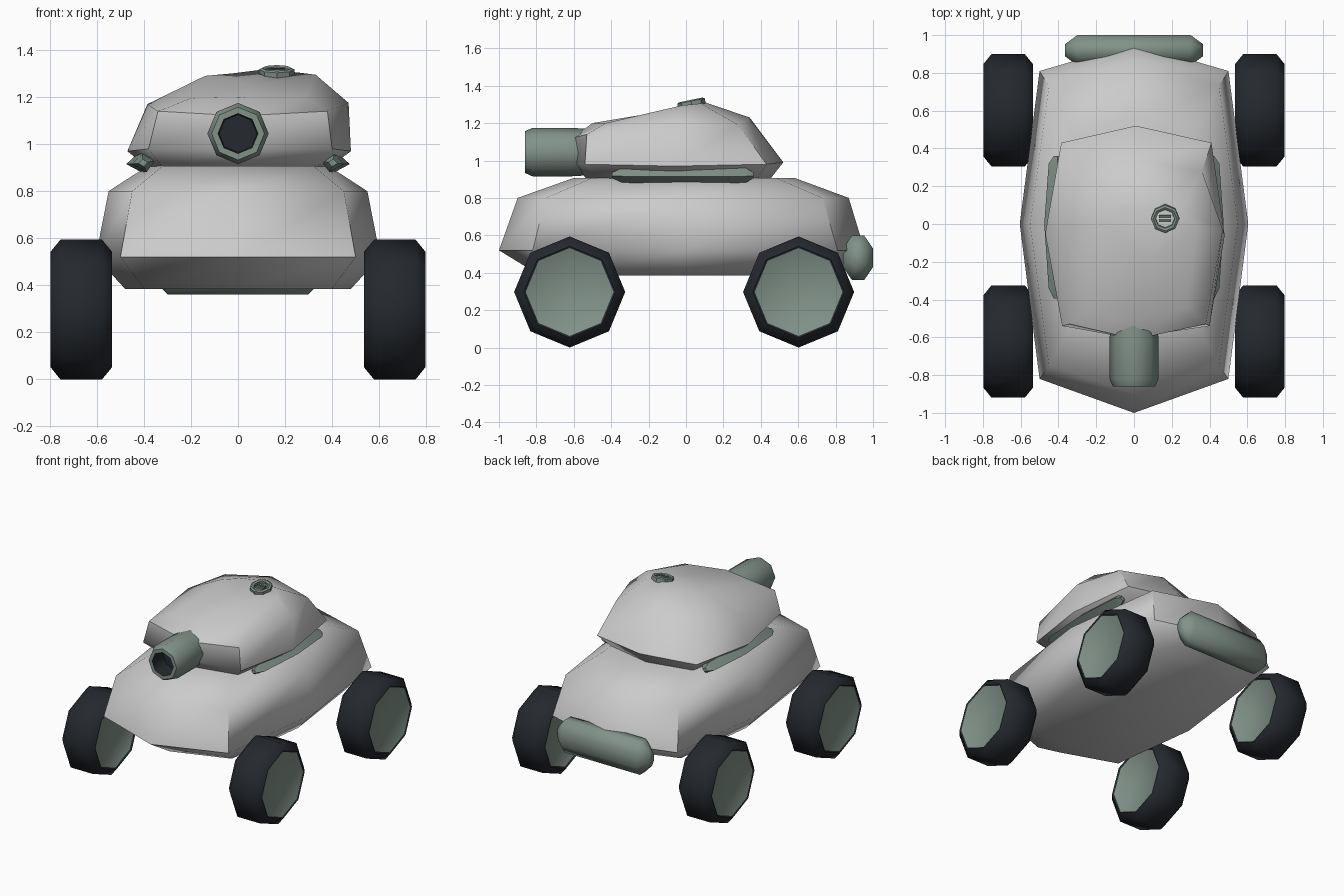
import bpy, bmesh, math
from mathutils import Matrix, Vector

if "Cube" in bpy.data.objects:
    bpy.data.objects.remove(bpy.data.objects["Cube"])


def paint(name, rgb):
    m = bpy.data.materials.new(name)
    m.diffuse_color = (*rgb, 1)
    m.use_nodes = True
    m.node_tree.nodes["Principled BSDF"].inputs["Base Color"].default_value = m.diffuse_color
    return m


GREEN = paint("green_grey", (0.22, 0.29, 0.25))
DARK = paint("dark_rubber", (0.018, 0.022, 0.028))


def finish(bm, name, mats, angle):
    bmesh.ops.recalc_face_normals(bm, faces=bm.faces)
    me = bpy.data.meshes.new(name)
    bm.to_mesh(me)
    bm.free()
    ob = bpy.data.objects.new(name, me)
    bpy.context.collection.objects.link(ob)
    for m in mats:
        me.materials.append(m)
    bpy.ops.object.select_all(action='DESELECT')
    ob.select_set(True)
    bpy.context.view_layer.objects.active = ob
    bpy.ops.object.shade_smooth_by_angle(angle=math.radians(angle))
    return ob


def loft(name, rings, mats=(), angle=50, slots=None, caps=(0, 0), poke=False, closed=False):
    """Skin equal-sized point rings; slots gives the material of each band."""
    bm = bmesh.new()
    vs = [[bm.verts.new(p) for p in r] for r in rings]
    n = len(vs[0])
    pairs = list(zip(vs, vs[1:] + (vs[:1] if closed else [])))
    if not closed:
        pairs = pairs[:len(vs) - 1]
    for k, (a, b) in enumerate(pairs):
        for i in range(n):
            f = bm.faces.new((a[i], a[(i + 1) % n], b[(i + 1) % n], b[i]))
            f.material_index = slots[k] if slots else 0
    if not closed:
        f0, f1 = bm.faces.new(vs[0]), bm.faces.new(vs[-1])
        f0.material_index, f1.material_index = caps
        if poke:
            bmesh.ops.poke(bm, faces=[f1])
    return finish(bm, name, mats, angle)


def octagon(axis, pos, r1, r2, centre, turn=0.0):
    """Eight-sided ring across the given axis (0 = x, 1 = y, 2 = z)."""
    pts = []
    for i in range(8):
        a = math.radians(45 * i) + turn
        p = [r1 * math.cos(a), r2 * math.sin(a)]
        p.insert(axis, pos)
        pts.append(Vector(p) + Vector(centre))
    return pts


def hull_ring(z, front, back, cx, cf, cb, mx):
    right = [(cx, cf, z), (mx, 0, z), (cx, cb, z)]
    left = [(-x, y, z) for x, y, z in reversed(right)]
    return [(0, front, z)] + right + [(0, back, z)] + left


# Hull
loft("hull", [
    hull_ring(0.385, -0.78, 0.76, 0.40, -0.64, 0.63, 0.48),
    hull_ring(0.52, -1.00, 0.955, 0.50, -0.82, 0.81, 0.605),
    hull_ring(0.80, -0.90, 0.87, 0.45, -0.75, 0.73, 0.55),
    hull_ring(0.907, -0.60, 0.58, 0.32, -0.50, 0.48, 0.385)], angle=55)

# Turret, slightly lopsided
loft("turret", [
    [(0, -.53, .90), (.32, -.46, .90), (.385, 0, .90), (.32, .38, .90),
     (0, .45, .90), (-.32, .38, .90), (-.385, 0, .90), (-.32, -.46, .90)],
    [(0, -.60, .98), (.40, -.54, .98), (.48, -.06, .97), (.41, .43, .98),
     (.01, .52, .99), (-.385, .43, .98), (-.47, -.05, .97), (-.38, -.54, .98)],
    [(.01, -.61, 1.12), (.38, -.53, 1.14), (.47, -.03, 1.175), (.36, .28, 1.19),
     (.03, .34, 1.23), (-.30, .28, 1.18), (-.385, -.02, 1.17), (-.34, -.53, 1.14)],
    [(.03, -.50, 1.20), (.28, -.43, 1.20), (.33, -.02, 1.295), (.25, .08, 1.305),
     (.09, .09, 1.315), (-.03, .08, 1.30), (-.14, 0, 1.29), (-.20, -.43, 1.195)]],
    angle=55, poke=True)

# Gun barrel with dark bore
GUN = (0, 0, 1.045)
loft("gun_barrel", [octagon(1, y, r, r, GUN) for y, r in
     [(-0.45, 0.12), (-0.62, 0.13), (-0.82, 0.13), (-0.86, 0.112), (-0.86, 0.085), (-0.74, 0.08)]],
     (GREEN, DARK), slots=(0, 0, 0, 0, 1), caps=(0, 1))

# Wheels: dark tyre with green discs on both faces
for side, sx in (("right", 1), ("left", -1)):
    for end, y in (("front", -0.622), ("rear", 0.602)):
        prof = [(0.545, 0.235), (0.535, 0.245), (0.578, 0.297),
                (0.755, 0.297), (0.797, 0.245), (0.79, 0.235)]
        loft(f"{end}_{side}_wheel", [octagon(0, sx * x, r, r, (0, y, 0.297)) for x, r in prof],
             (DARK, GREEN), slots=(0,) * 5, caps=(1, 1))

# Rear bumper roll
loft("rear_bumper", [octagon(0, x, ry, rz, (0, 0.92, 0.48), math.radians(22.5)) for x, ry, rz in
     [(-0.365, .035, .055), (-0.30, .087, .128), (0.30, .087, .128), (0.365, .035, .055)]],
     (GREEN,))

# Side skirts between turret and hull
section = [(.055, -.005), (.0, .047), (-.06, .01), (-.02, -.045)]
for side, sx in (("right", 1), ("left", -1)):
    loft(f"{side}_skirt", [[(sx * (cx + s * x), y, 0.92 + s * z) for x, z in section] for y, cx, s in
         [(-.395, .405, .35), (-.34, .405, .85), (0, .42, 1), (.32, .405, .85), (.36, .405, .35)]],
         (GREEN,), angle=40)

# Roof hatch: ring with two small bars, tilted with the roof
TILT = Matrix.Translation((0.165, 0.028, 1.31)) @ Matrix.Rotation(0.2, 4, 'X')
ring = loft("hatch_ring", [octagon(2, z, r, r, (0, 0, 0)) for z, r in
            [(-.02, .075), (.008, .075), (.014, .063), (.008, .05), (-.02, .05)]],
            (GREEN,), angle=30, closed=True)
ring.matrix_world = TILT
for i, y in enumerate((-0.011, 0.011)):
    bm = bmesh.new()
    bmesh.ops.create_cube(bm, size=1, matrix=Matrix.Translation((0, y, 0)) @ Matrix.Diagonal((.064, .012, .02, 1)))
    finish(bm, f"hatch_bar_{i + 1}", (GREEN,), 30).matrix_world = TILT
